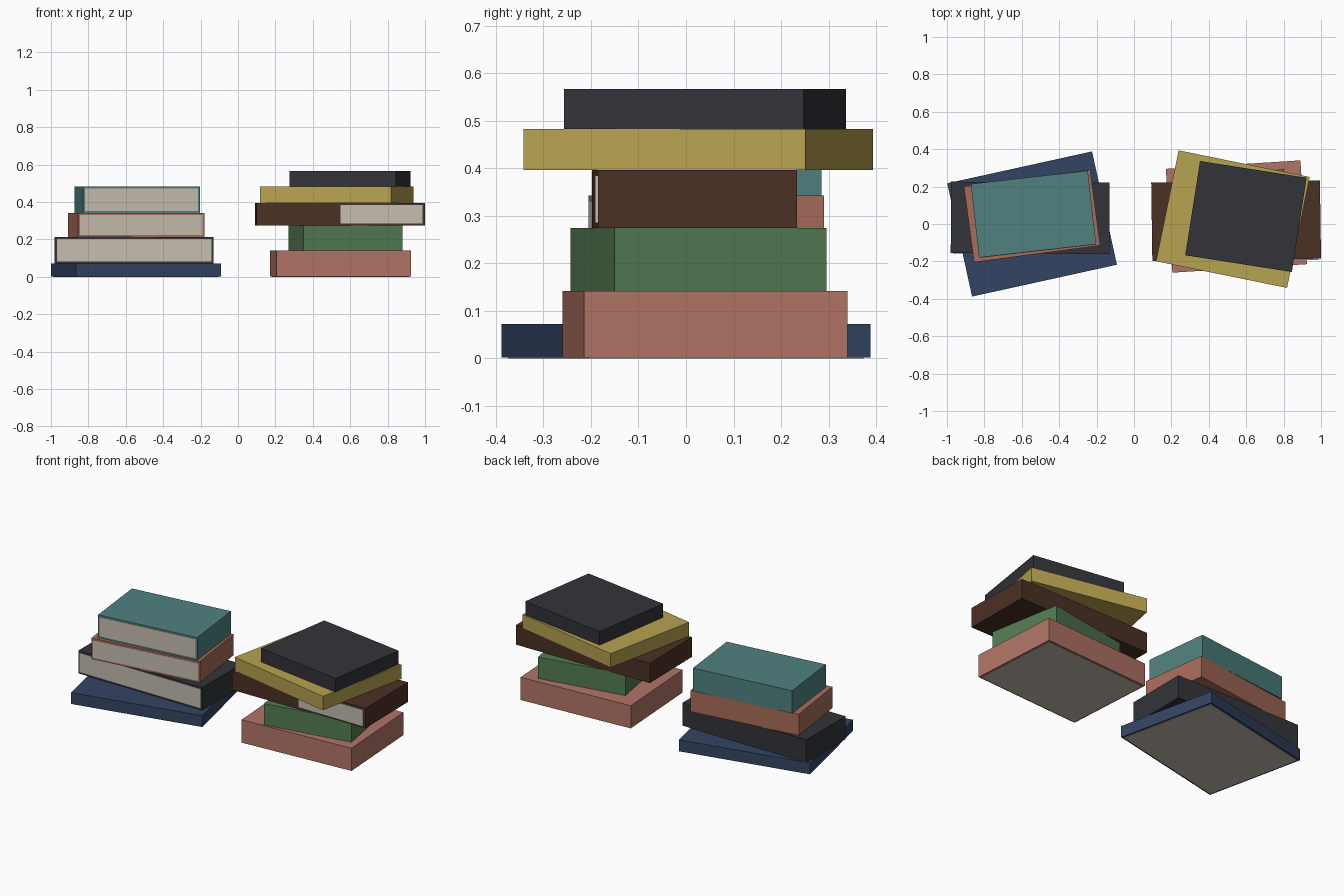
import bpy, math
from mathutils import Matrix, Vector

if "Cube" in bpy.data.objects:
    bpy.data.objects.remove(bpy.data.objects["Cube"])


def material(name, rgb):
    mat = bpy.data.materials.new(name)
    mat.diffuse_color = (*[(c / 255) ** 2.2 for c in rgb], 1)
    mat.use_nodes = True
    mat.node_tree.nodes["Principled BSDF"].inputs["Base Color"].default_value = mat.diffuse_color
    return mat


def box(name, size, centre, angle, mat):
    bpy.ops.mesh.primitive_cube_add(size=1)
    ob = bpy.context.object
    ob.name = name
    ob.data.transform(Matrix.Diagonal((*size, 1)))
    ob.location = centre
    ob.rotation_euler.z = math.radians(angle)
    ob.data.materials.append(mat)
    return ob


paper = material("paper", (196, 188, 174))
EDGE, LIP = 0.011, 0.002

# name, colour, centre x, centre y, width, depth, bottom, top, angle, side where pages show
books = [
    ("blue_book", (54, 70, 98), -0.545, 0, 0.793, 0.62, 0, 0.072, 12.4, "bottom"),
    ("charcoal_book", (54, 55, 60), -0.555, 0.033, 0.848, 0.382, 0.072, 0.212, -0.3, "front"),
    ("terracotta_book", (166, 108, 90), -0.545, 0.043, 0.681, 0.409, 0.212, 0.342, 7.6, "front"),
    ("teal_book", (80, 128, 126), -0.5375, 0.053, 0.630, 0.396, 0.342, 0.482, 6.5, "front"),
    ("salmon_book", (176, 116, 102), 0.5475, 0.04, 0.721, 0.556, 0, 0.142, 3.6, "bottom"),
    ("green_book", (84, 122, 84), 0.575, 0.0265, 0.538, 0.453, 0.142, 0.274, 9.9, "inside"),
    ("brown_book", (76, 52, 40), 0.546, 0.018, 0.902, 0.419, 0.274, 0.396, 0.8, "half"),
    ("yellow_book", (182, 162, 82), 0.5285, 0.026, 0.715, 0.605, 0.396, 0.482, -11.5, "inside"),
    ("black_book", (54, 55, 60), 0.5985, 0.04, 0.577, 0.51, 0.482, 0.566, -8.9, "inside"),
]

for name, rgb, x, y, w, d, z0, z1, angle, side in books:
    # cover
    h, zc = z1 - z0, (z0 + z1) / 2
    lift = LIP if side == "bottom" else 0
    box(name + "_cover", (w, d, h - lift), (x, y, zc + lift / 2), angle, material(name, rgb))

    # page block, breaking through the cover on one side
    size = Vector((w - 2 * EDGE, d - 2 * EDGE, h - 2 * EDGE))
    shift, turn = Vector(), angle
    if side == "bottom":
        shift.z = -EDGE
    elif side == "front":
        shift.y = -EDGE - LIP
    elif side == "half":
        # slightly askew, so only its left half emerges
        shift.y = -EDGE
        turn = 0
    offset = Matrix.Rotation(math.radians(angle), 3, 'Z') @ shift
    box(name + "_pages", size, Vector((x, y, zc)) + offset, turn, paper)
